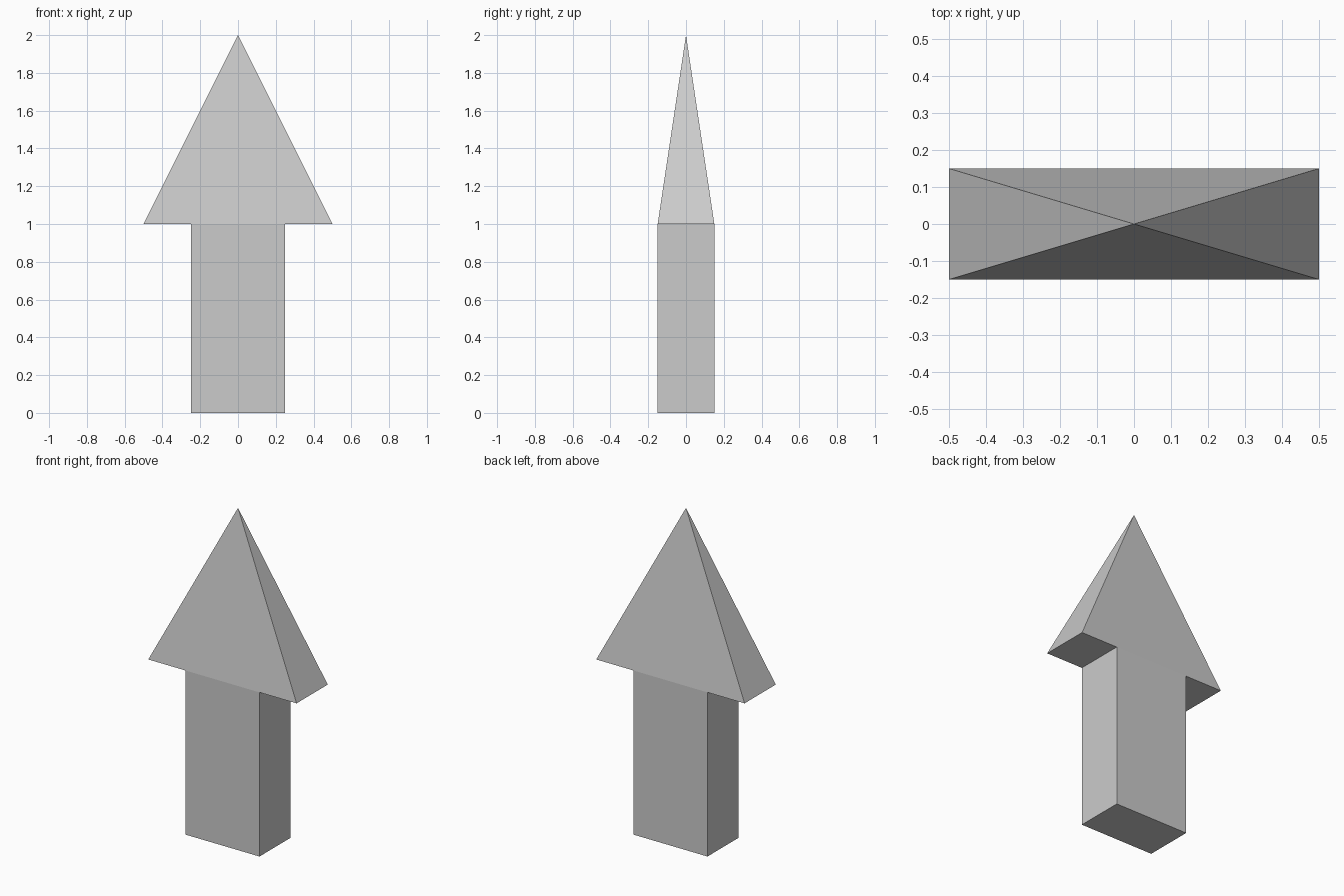
import bpy
import bmesh

if "Cube" in bpy.data.objects:
    bpy.data.objects.remove(bpy.data.objects["Cube"])

HALF_DEPTH = 0.15
SHAFT_HALF, HEAD_HALF = 0.25, 0.5
NECK_Z, TIP_Z = 1.0, 2.0

bm = bmesh.new()


def row(y, z, xs):
    """A row of vertices along x."""
    return [bm.verts.new((x, y, z)) for x in xs]


# Rows at the foot of the shaft and at the neck, front and back
foot_xs = (-SHAFT_HALF, SHAFT_HALF)
neck_xs = (-HEAD_HALF, -SHAFT_HALF, SHAFT_HALF, HEAD_HALF)
foot_f, foot_b = (row(y, 0, foot_xs) for y in (-HALF_DEPTH, HALF_DEPTH))
neck_f, neck_b = (row(y, NECK_Z, neck_xs) for y in (-HALF_DEPTH, HALF_DEPTH))
tip = bm.verts.new((0, 0, TIP_Z))

# Front and back: shaft panel and sloping head panel
for foot, neck in ((foot_f, neck_f), (foot_b, neck_b)):
    bm.faces.new((foot[0], foot[1], neck[2], neck[1]))
    bm.faces.new((*neck, tip))

# Left and right: shaft side, ledge under the head, head side
for f, inner, outer in ((0, 1, 0), (1, 2, 3)):
    bm.faces.new((foot_f[f], foot_b[f], neck_b[inner], neck_f[inner]))
    bm.faces.new((neck_f[inner], neck_b[inner], neck_b[outer], neck_f[outer]))
    bm.faces.new((neck_f[outer], neck_b[outer], tip))

# Bottom of the shaft
bm.faces.new((foot_f[0], foot_f[1], foot_b[1], foot_b[0]))

bmesh.ops.recalc_face_normals(bm, faces=bm.faces)
mesh = bpy.data.meshes.new("arrow")
bm.to_mesh(mesh)
bm.free()
bpy.context.collection.objects.link(bpy.data.objects.new("arrow", mesh))
